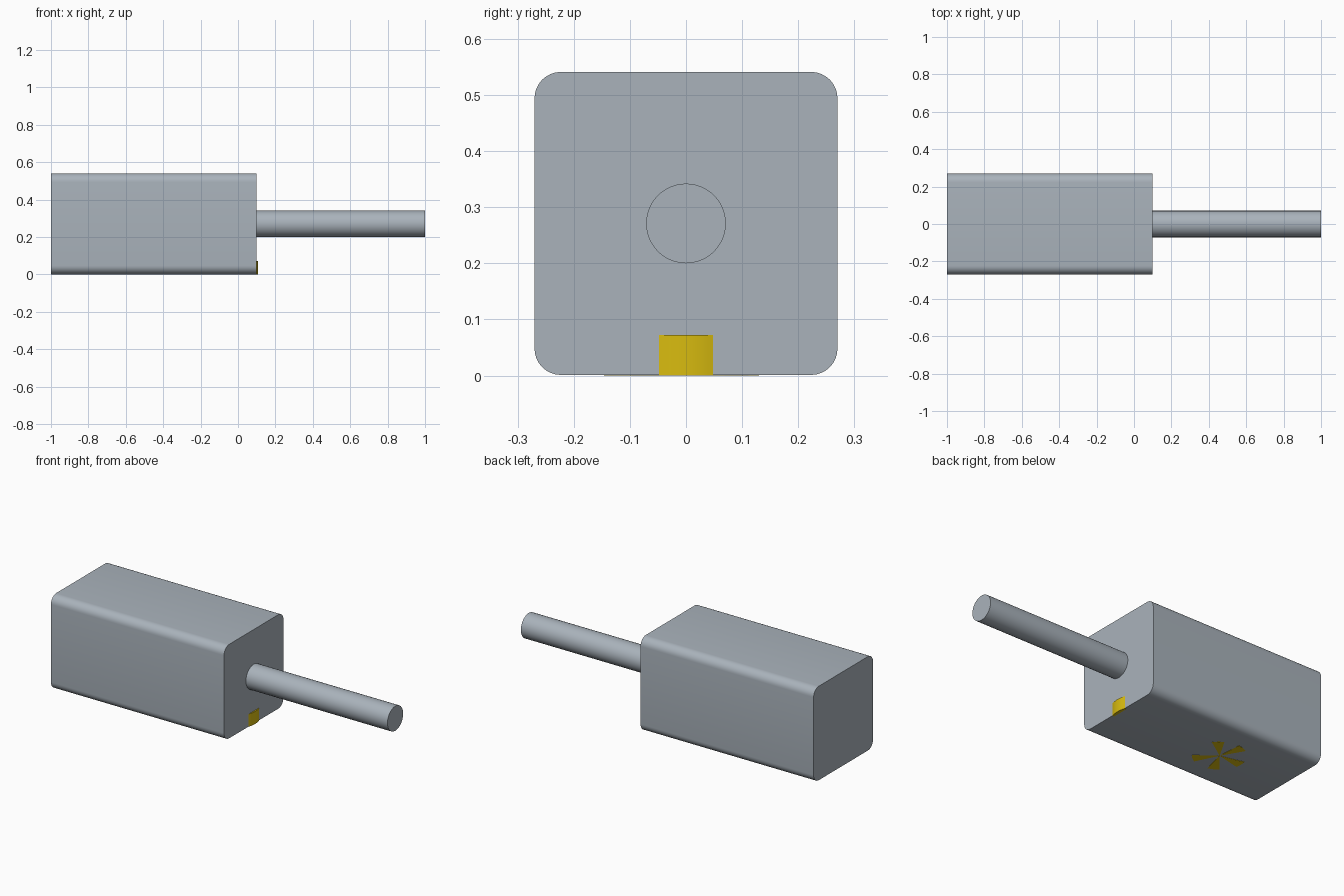
import bpy, bmesh, math

if "Cube" in bpy.data.objects:
    bpy.data.objects.remove(bpy.data.objects["Cube"])


def material(name, color):
    m = bpy.data.materials.new(name)
    m.diffuse_color = (*color, 1)
    m.use_nodes = True
    m.node_tree.nodes["Principled BSDF"].inputs["Base Color"].default_value = m.diffuse_color
    return m


GREY = material("steel grey", (0.40, 0.45, 0.50))
YELLOW = material("gold yellow", (0.69, 0.50, 0.005))


def prism(name, outline, depth, mat):
    """Closed 3D outline extruded along the depth vector."""
    bm = bmesh.new()
    face = bm.faces.new([bm.verts.new(p) for p in outline])
    ext = bmesh.ops.extrude_face_region(bm, geom=[face], use_keep_orig=True)
    moved = [g for g in ext["geom"] if isinstance(g, bmesh.types.BMVert)]
    bmesh.ops.translate(bm, verts=moved, vec=depth)
    bmesh.ops.recalc_face_normals(bm, faces=bm.faces)
    me = bpy.data.meshes.new(name)
    bm.to_mesh(me)
    bm.free()
    me.materials.append(mat)
    ob = bpy.data.objects.new(name, me)
    bpy.context.collection.objects.link(ob)
    bpy.ops.object.select_all(action="DESELECT")
    ob.select_set(True)
    bpy.context.view_layer.objects.active = ob
    bpy.ops.object.shade_smooth_by_angle(angle=math.radians(35))
    return ob


# Long block with four rounded edges
HALF, R, MID, STEPS = 0.27, 0.047, 0.271, 8
outline = []
for corner, (sy, sz) in enumerate([(1, 1), (-1, 1), (-1, -1), (1, -1)]):
    for i in range(STEPS + 1):
        a = math.pi / 2 * (corner + i / STEPS)
        outline.append((-1, sy * (HALF - R) + R * math.cos(a),
                        MID + sz * (HALF - R) + R * math.sin(a)))
prism("block", outline, (1.1, 0, 0), GREY)

# Round handle
ring = [(0.05, 0.071 * math.cos(t), MID + 0.071 * math.sin(t))
        for t in (2 * math.pi * i / 48 for i in range(48))]
prism("handle", ring, (0.95, 0, 0), GREY)

# Curved tab at the bottom of the handle end
W, BULGE = 0.048, 0.008
arc = [(0.1 + BULGE * (1 - (i / 6) ** 2), W * i / 6, 0) for i in range(-6, 7)]
prism("end_tab", [(0.09, -W, 0)] + arc + [(0.09, W, 0)], (0, 0, 0.072), YELLOW)

# Thin mark with radiating blades on the underside
for n, deg in enumerate((47, 107, 180, 243, 309)):
    a, s = math.radians(deg), math.radians(13)
    blade = [(-0.57, -0.01, 0)] + [
        (-0.57 + 0.14 * math.cos(a + k * s), -0.01 + 0.14 * math.sin(a + k * s), 0)
        for k in (-1, 0, 1)]
    prism(f"underside_blade_{n + 1}", blade, (0, 0, 0.002), YELLOW)
